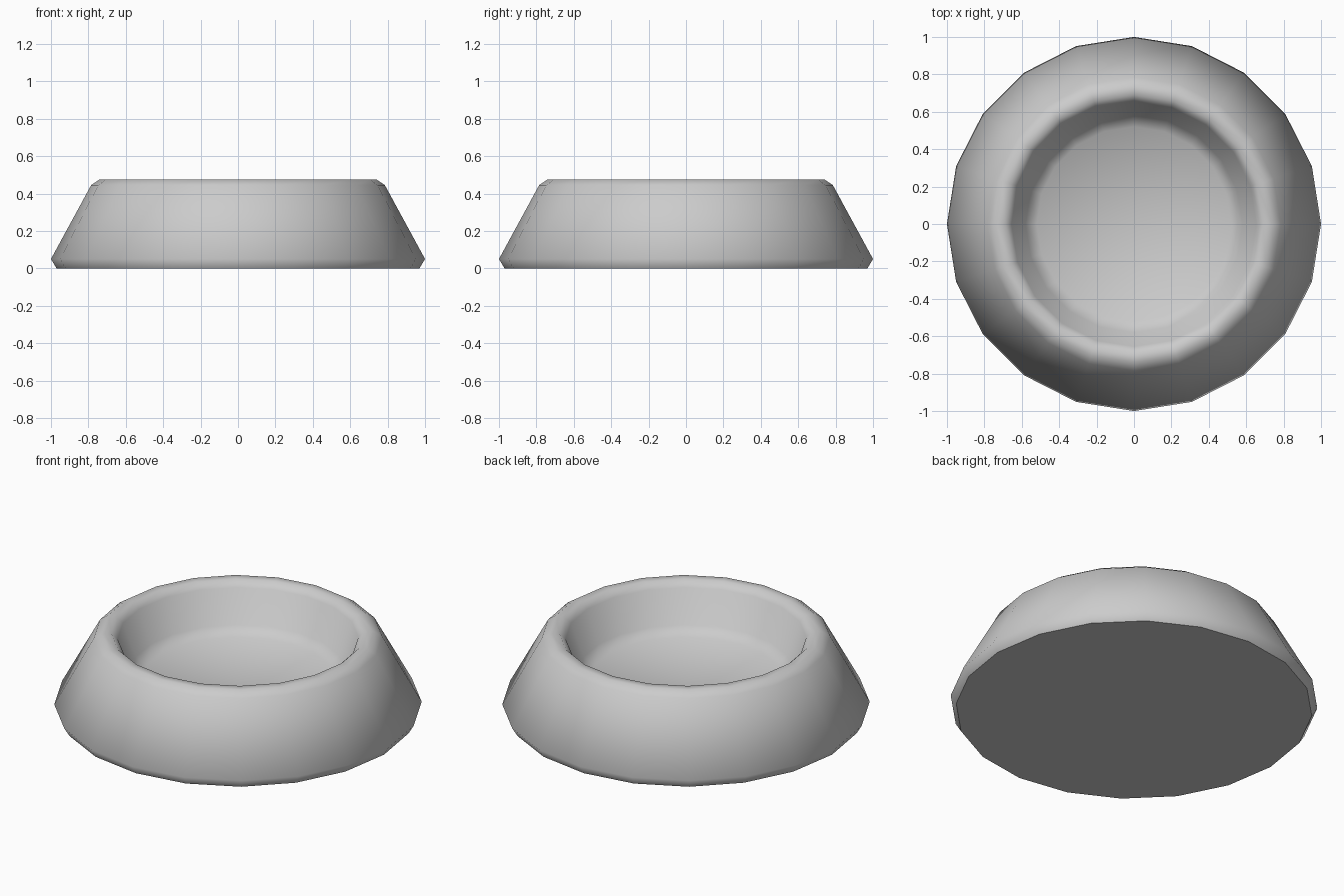
import bpy, bmesh
from math import cos, sin, tau

if "Cube" in bpy.data.objects:
    bpy.data.objects.remove(bpy.data.objects["Cube"])

SIDES = 20

# Bowl profile (radius, height): base, flared side, rolled rim, inner wall, floor
PROFILE = [(0.97, 0.0), (1.0, 0.05), (0.785, 0.445), (0.74, 0.475),
           (0.69, 0.475), (0.655, 0.44), (0.58, 0.25), (0.52, 0.205)]

bm = bmesh.new()
rings = [[bm.verts.new((r * cos(tau * i / SIDES), r * sin(tau * i / SIDES), z))
          for i in range(SIDES)] for r, z in PROFILE]
for a, b in zip(rings, rings[1:]):
    for i in range(SIDES):
        j = (i + 1) % SIDES
        bm.faces.new((a[i], a[j], b[j], b[i])).smooth = True

# Flat underside
bm.faces.new(rings[0][::-1])

# Slightly dished floor
centre = bm.verts.new((0, 0, 0.18))
for i in range(SIDES):
    bm.faces.new((rings[-1][i], rings[-1][(i + 1) % SIDES], centre)).smooth = True

# Crisp edge around the underside
for e in bm.edges:
    if all(v.co.z < 0.001 for v in e.verts):
        e.smooth = False

mesh = bpy.data.meshes.new("pet_bowl")
bm.to_mesh(mesh)
bm.free()
bpy.context.collection.objects.link(bpy.data.objects.new("pet_bowl", mesh))
